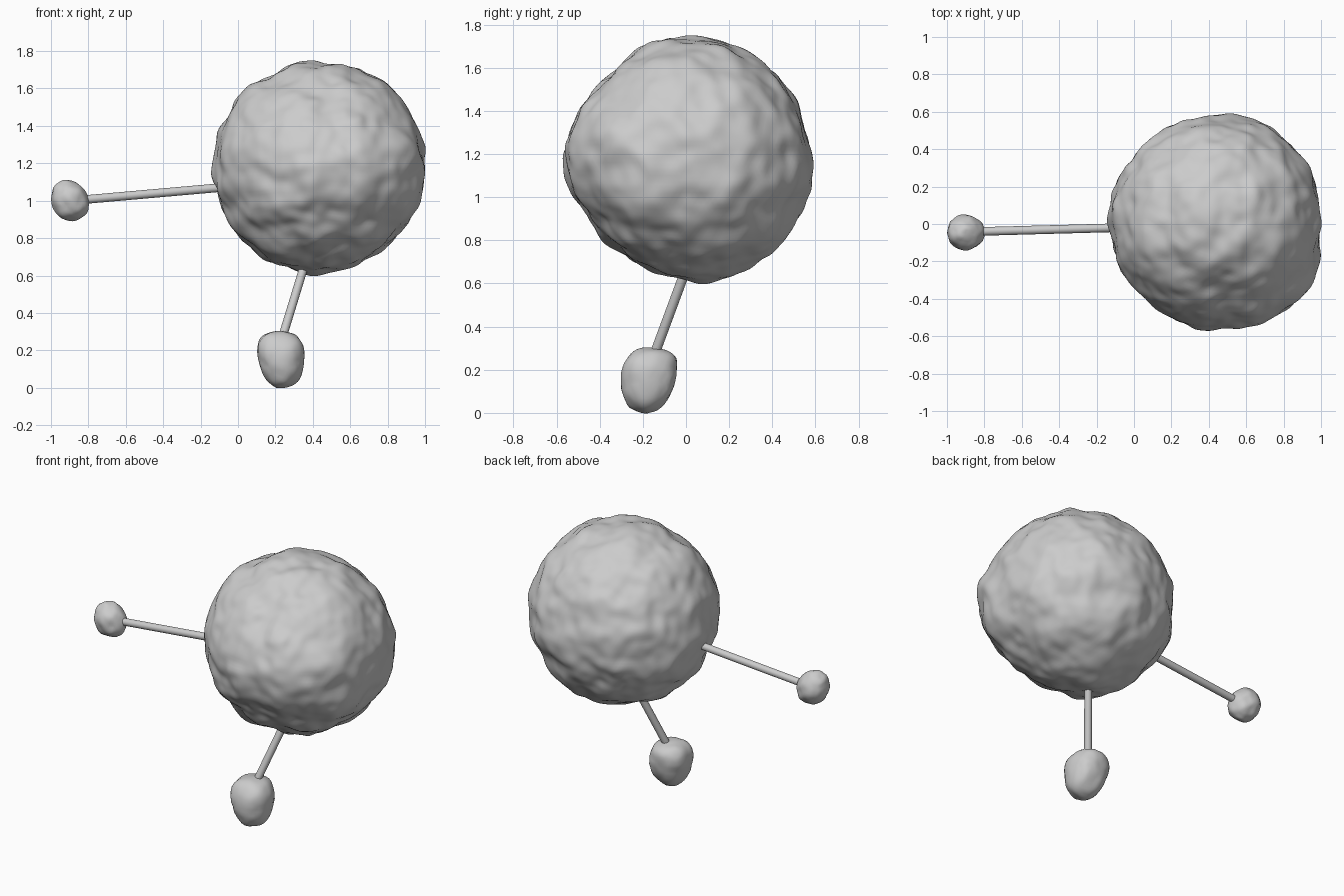
import bpy
import bmesh
from math import exp
from mathutils import Vector, noise

old = bpy.data.objects.get("Cube")
if old:
    bpy.data.objects.remove(old, do_unlink=True)

grey = bpy.data.materials.new("stone grey")
grey.use_nodes = True
colour = (0.6, 0.6, 0.6, 1)
grey.diffuse_color = colour
grey.node_tree.nodes["Principled BSDF"].inputs["Base Color"].default_value = colour


def finish(bm, name):
    mesh = bpy.data.meshes.new(name)
    bm.to_mesh(mesh)
    bm.free()
    mesh.materials.append(grey)
    mesh.shade_smooth()
    obj = bpy.data.objects.new(name, mesh)
    bpy.context.collection.objects.link(obj)
    return obj


def lump(name, centre, size, detail, bump, scale, shape):
    """Ball with a noisy surface, shaped by a function of direction."""
    bm = bmesh.new()
    bmesh.ops.create_icosphere(bm, subdivisions=detail, radius=1)
    for v in bm.verts:
        d = v.co.normalized()
        n = noise.noise(d * scale + Vector(centre) * 5)
        n += 0.4 * noise.noise(d * scale * 2.1)
        p = shape(d) * (1 + bump * n)
        v.co = Vector(centre) + Vector(a * b for a, b in zip(p, size))
    return finish(bm, name)


def rod(name, start, end, radius):
    a, b = Vector(start), Vector(end)
    bm = bmesh.new()
    bmesh.ops.create_cone(bm, cap_ends=True, segments=16, radius1=radius,
                          radius2=radius, depth=(b - a).length)
    turn = (b - a).to_track_quat("Z", "Y")
    for v in bm.verts:
        v.co = turn @ v.co + (a + b) / 2
    obj = finish(bm, name)
    bpy.context.view_layer.objects.active = obj
    obj.select_set(True)
    bpy.ops.object.shade_smooth_by_angle()
    obj.select_set(False)


# Broad swellings and flats of the body: direction, relative height
SWELLS = [
    (Vector((0.83, -0.6, 0)), 0.075),
    (Vector((0.7, 0.7, 0)), 0.04),
    (Vector((0.1, 0.7, -0.7)), 0.035),
    (Vector((0, -0.76, 0.65)), -0.085),
    (Vector((0.15, -0.72, -0.68)), -0.09),
    (Vector((-0.75, -0.6, -0.3)), -0.03),
    (Vector((-0.95, 0.1, -0.2)), 0.035),
    (Vector((0.2, 0.1, -1)), -0.02),
]


def body_shape(d):
    swell = sum(h * exp(7 * (d.dot(way.normalized()) - 1)) for way, h in SWELLS)
    return d * (1 + swell)


def foot_shape(d):
    """Rounded form with a flatter, wider top, leaning back."""
    power = 2.5 if d.z > 0 else 2.2
    p = d / sum(abs(c) ** power for c in d) ** (1 / power)
    taper = 1 + 0.1 * p.z
    return Vector((p.x * taper - 0.08 * p.z, p.y * taper + 0.13 * p.z, p.z))


def knob_shape(d):
    """Slight lean at the base."""
    return Vector((d.x - 0.15 * d.z, d.y, d.z))


# Large rough body
lump("large_body", (0.435, 0, 1.18), (0.558, 0.574, 0.569), 6, 0.043, 3.6, body_shape)

# Side and lower balls
lump("side_knob", (-0.9, -0.045, 1.0), (0.1, 0.095, 0.11), 4, 0.08, 1.8, knob_shape)
lump("lower_knob", (0.23, -0.174, 0.152), (0.122, 0.126, 0.152), 4, 0.06, 1.6, foot_shape)

# Connecting rods
rod("side_rod", (-0.9, -0.042, 0.999), (0.2, -0.012, 1.096), 0.023)
rod("lower_rod", (0.21, -0.18, 0.18), (0.375, 0.02, 0.72), 0.023)
